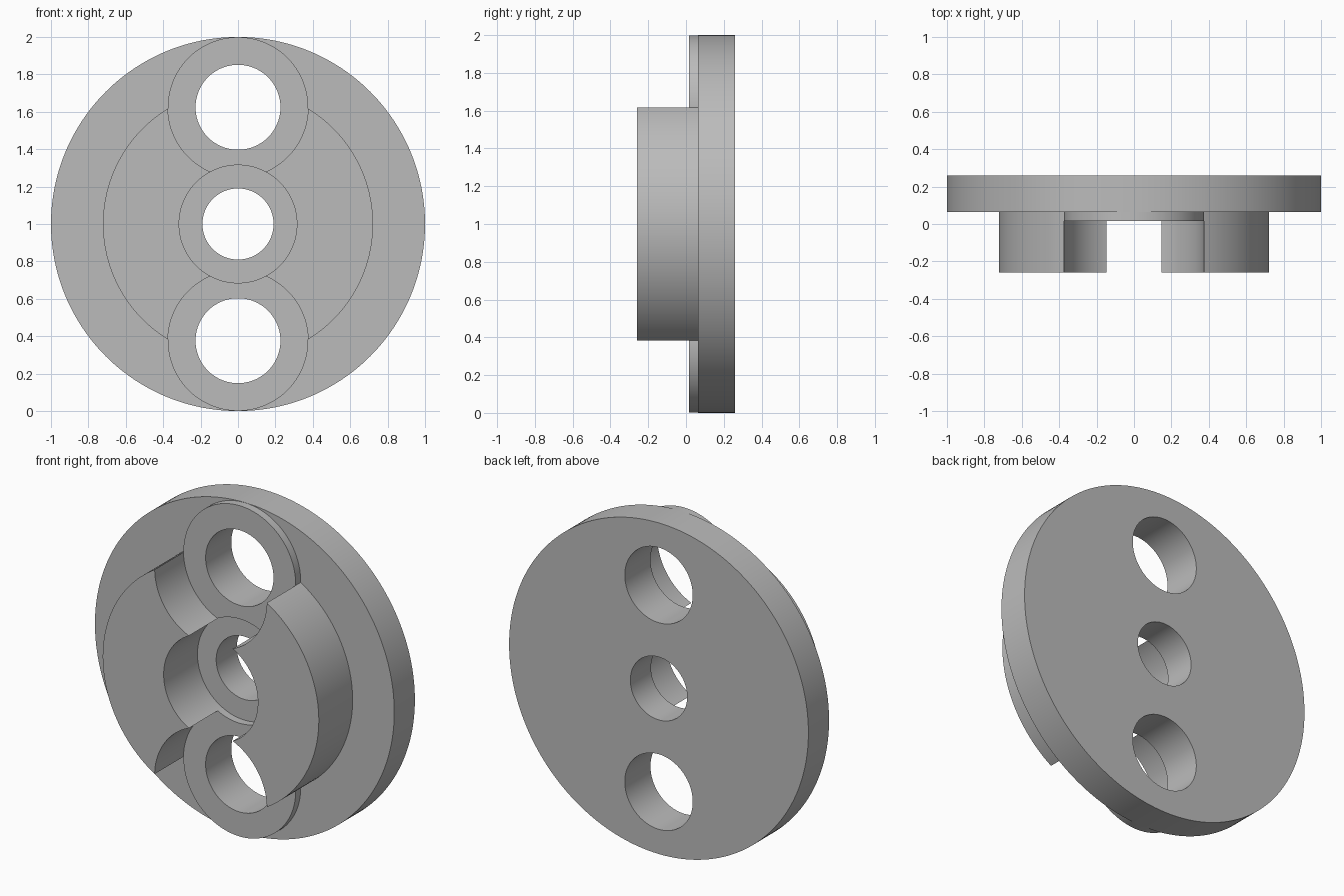
import bpy
import math

cube = bpy.data.objects.get("Cube")
if cube:
    bpy.data.objects.remove(cube, do_unlink=True)

# Depths along y, from the front of the boss to the back of the flange
BOSS_Y, PAD_Y, FLANGE_Y, BACK_Y = -0.26, 0.015, 0.063, 0.26
MID_Z = 1.0
BOLT_OFFSET = 0.624
PAD_R, BOLT_R = 0.375, 0.227
COUNTERBORE_R, BORE_R = 0.315, 0.19

grey = bpy.data.materials.new("plain grey")
grey.use_nodes = True
grey.diffuse_color = (0.5, 0.5, 0.5, 1)
grey.node_tree.nodes["Principled BSDF"].inputs["Base Color"].default_value = (0.5, 0.5, 0.5, 1)


def disc(name, radius, front, back, z=MID_Z, sides=128):
    """Cylinder lying along y."""
    bpy.ops.mesh.primitive_cylinder_add(
        vertices=sides, radius=radius, depth=back - front,
        location=(0, (front + back) / 2, z), rotation=(math.pi / 2, 0, 0))
    obj = bpy.context.object
    obj.name = name
    obj.data.materials.append(grey)
    return obj


def drill(obj, radius, z=MID_Z):
    """Cut a round hole right through a part."""
    cutter = disc("cutter", radius, -1, 1, z)
    cutter.hide_render = True
    mod = obj.modifiers.new("hole", 'BOOLEAN')
    mod.operation = 'DIFFERENCE'
    mod.solver = 'EXACT'
    mod.object = cutter
    bpy.context.view_layer.objects.active = obj
    bpy.ops.object.modifier_apply(modifier=mod.name)
    bpy.data.objects.remove(cutter, do_unlink=True)


bolt_heights = {"upper": MID_Z + BOLT_OFFSET, "lower": MID_Z - BOLT_OFFSET}

# Flange with a centre bore and two bolt holes
flange = disc("flange", 1.0, FLANGE_Y, BACK_Y, sides=192)
drill(flange, BORE_R)

# Boss, split in two by the counterbore and the bolt seats
boss = disc("boss", 0.722, BOSS_Y, FLANGE_Y, sides=160)
drill(boss, COUNTERBORE_R)

parts = [flange, boss]
for side, z in bolt_heights.items():
    drill(flange, BOLT_R, z)
    drill(boss, PAD_R, z)
    # Shallow bolt seat, trimmed by the counterbore
    pad = disc(side + "_bolt_seat", PAD_R, PAD_Y, FLANGE_Y, z)
    drill(pad, BOLT_R, z)
    drill(pad, COUNTERBORE_R)
    parts.append(pad)

# Smooth round walls, sharp rims
bpy.ops.object.select_all(action='DESELECT')
for part in parts:
    part.select_set(True)
bpy.context.view_layer.objects.active = flange
bpy.ops.object.shade_smooth_by_angle(angle=math.radians(30))
